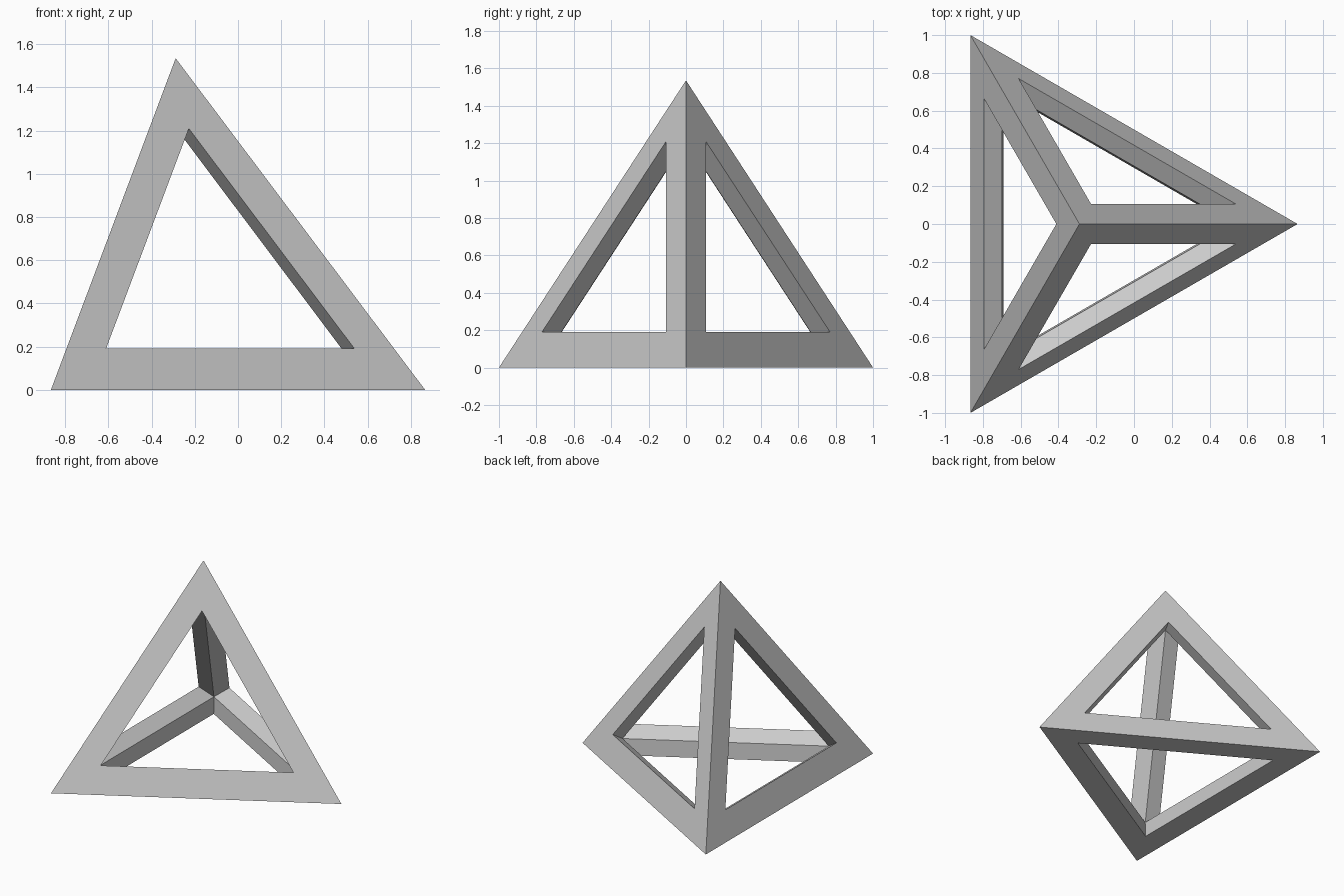
import bpy, bmesh
from math import cos, sin, pi
from mathutils import Vector

if "Cube" in bpy.data.objects:
    bpy.data.objects.remove(bpy.data.objects["Cube"])

AXIS = -0.2887          # x of the vertical axis through the apex
R, H = 1.1547, 1.535    # base corner radius and height


def tetra_points(radius, z_base, z_top):
    pts = [Vector((AXIS + radius * cos(2 * pi * k / 3), radius * sin(2 * pi * k / 3), z_base))
           for k in range(3)]
    return pts + [Vector((AXIS, 0, z_top))]


outer = tetra_points(R, 0, H)
inner = tetra_points(0.82, 0.122, 1.213)
base_scale = 0.696                  # bottom opening relative to the bottom face
w_low, w_side = 0.124, 0.106        # margins of the side openings (barycentric)

bm = bmesh.new()
ov = [bm.verts.new(p) for p in outer]
iv = [bm.verts.new(p) for p in inner]


def hole_corner(face, v):
    """Corner of the opening in a face nearest to outer vertex v."""
    margin = {}
    for u in face:
        if 3 not in face:
            margin[u] = (1 - base_scale) / 3
        else:
            margin[u] = w_low if u == 3 else w_side
    weights = dict(margin)
    weights[v] = 1 - sum(margin[u] for u in face if u != v)
    return sum((outer[u] * weights[u] for u in face), Vector())


# Each face: flat border around a triangular opening, then walls to the inner edges
for face in [(0, 2, 1), (0, 1, 3), (1, 2, 3), (2, 0, 3)]:
    hv = {v: bm.verts.new(hole_corner(face, v)) for v in face}
    for k in range(3):
        a, b = face[k], face[(k + 1) % 3]
        bm.faces.new((ov[a], ov[b], hv[b], hv[a]))
        bm.faces.new((hv[a], hv[b], iv[b], iv[a]))

bmesh.ops.recalc_face_normals(bm, faces=bm.faces[:])
mesh = bpy.data.meshes.new("pyramid_frame")
bm.to_mesh(mesh)
bm.free()
bpy.context.collection.objects.link(bpy.data.objects.new("pyramid_frame", mesh))
